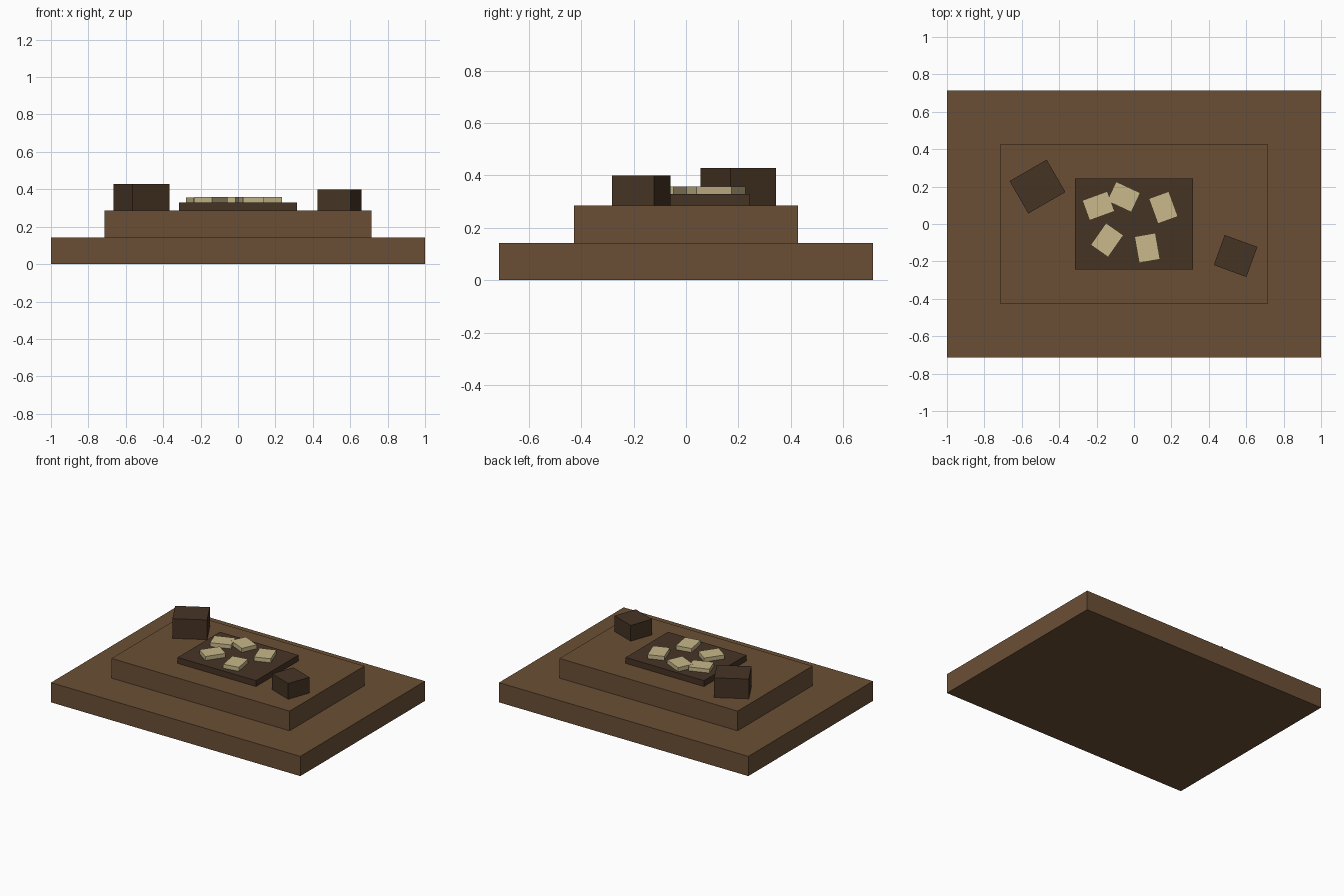
import bpy
import math

cube = bpy.data.objects.get("Cube")
if cube:
    bpy.data.objects.remove(cube, do_unlink=True)


def make_material(name, rgb):
    mat = bpy.data.materials.new(name)
    mat.use_nodes = True
    color = (*rgb, 1.0)
    mat.diffuse_color = color
    mat.node_tree.nodes["Principled BSDF"].inputs["Base Color"].default_value = color
    return mat


brown = make_material("brown wood", (0.147, 0.078, 0.036))
dark = make_material("dark wood", (0.061, 0.034, 0.018))
cream = make_material("cream paper", (0.578, 0.479, 0.254))


def box(name, mat, x, y, bottom, size, turn=0):
    """Flat-sided block resting on a given height, turned about z."""
    bpy.ops.mesh.primitive_cube_add(
        size=1, location=(x, y, bottom + size[2] / 2),
        rotation=(0, 0, math.radians(turn)))
    obj = bpy.context.object
    obj.name = name
    obj.scale = size
    bpy.ops.object.transform_apply(location=False, rotation=False, scale=True)
    obj.data.materials.append(mat)
    return obj


STEP = 1 / 7          # height of one platform tier
TOP = 2 * STEP        # top of the platform
TABLE = 0.043         # table slab thickness

# Stepped platform
box("platform_base", brown, 0, 0, 0, (2, 10 * STEP, STEP))
box("platform_upper_step", brown, 0, 0, STEP, (10 * STEP, 6 * STEP, STEP))

# Low table slab
box("table_slab", dark, 0, 0, TOP, (0.629, 0.486, TABLE))

# Crates on either side
box("large_crate", dark, -0.516, 0.2, TOP, (0.229, 0.2, STEP), 30)
box("small_crate", dark, 0.543, -0.171, TOP, (0.186, 0.171, 0.114), -20)

# Scattered sheets on the slab
sheets = [(-0.19, 0.097, 110), (-0.055, 0.145, 65), (0.157, 0.088, 20),
          (-0.144, -0.086, -35), (0.071, -0.128, 10)]
for i, (x, y, turn) in enumerate(sheets):
    thickness = 0.029 if i else 0.028
    box(f"paper_sheet_{i + 1}", cream, x, y, TOP + TABLE,
        (0.114, 0.143, thickness), turn)
